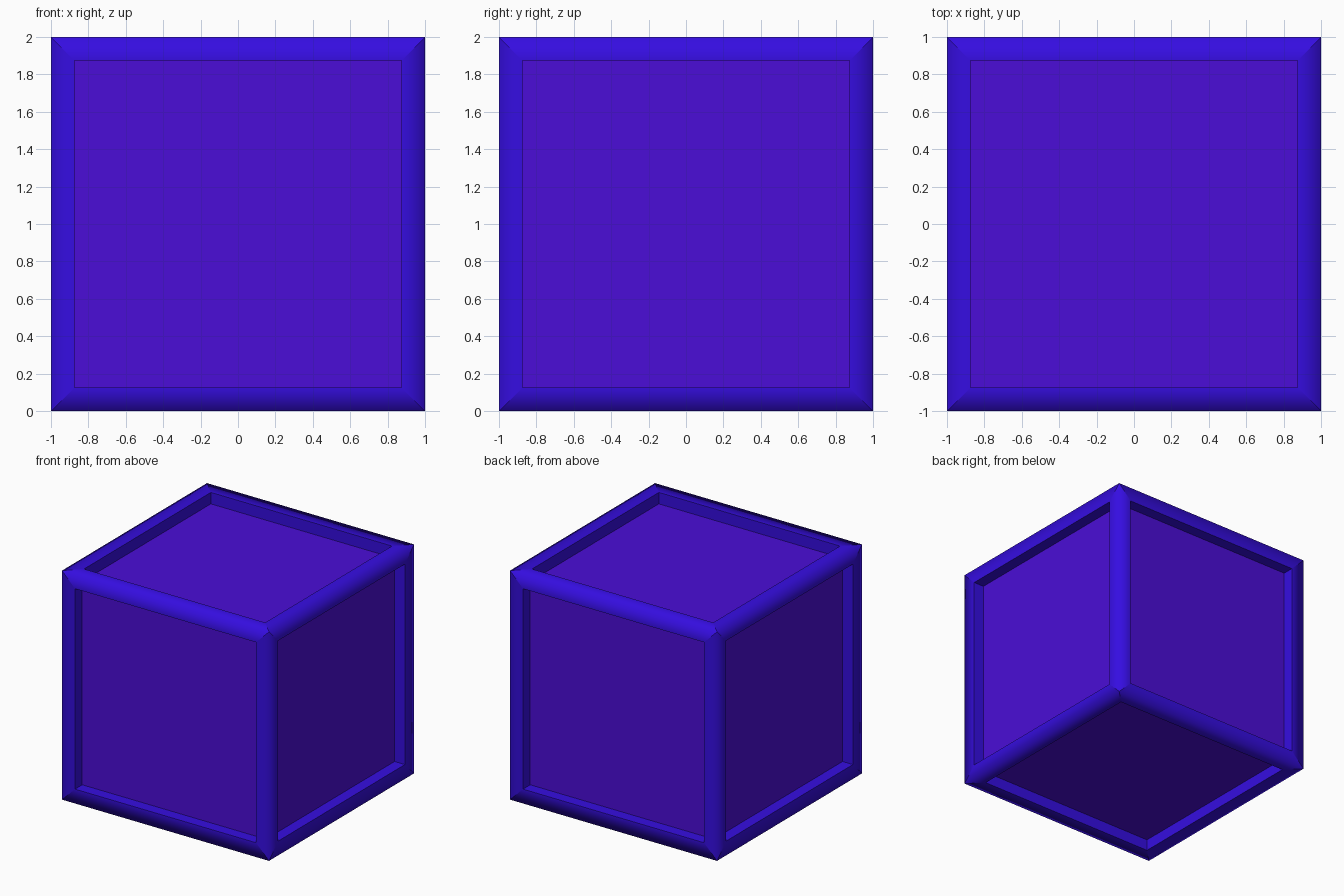
import bpy, bmesh

if "Cube" in bpy.data.objects:
    bpy.data.objects.remove(bpy.data.objects["Cube"])

BAR = 0.125    # frame bar thickness
RECESS = 0.1   # how far the panels sit behind the frame


def material(name, rgb):
    mat = bpy.data.materials.new(name)
    mat.diffuse_color = (*rgb, 1)
    mat.use_nodes = True
    mat.node_tree.nodes["Principled BSDF"].inputs["Base Color"].default_value = mat.diffuse_color
    return mat


def add_object(name, bm, mat):
    mesh = bpy.data.meshes.new(name)
    bm.to_mesh(mesh)
    bm.free()
    mesh.materials.append(mat)
    obj = bpy.data.objects.new(name, mesh)
    obj.location.z = 1
    bpy.context.collection.objects.link(obj)
    return obj


# Frame: twelve square bars along the cube edges, softly shaded outer corners
bm = bmesh.new()
bmesh.ops.create_cube(bm, size=2)
outer_edges = list(bm.edges)
openings = list(bm.faces)
bmesh.ops.inset_individual(bm, faces=openings, thickness=BAR, use_even_offset=True)
for face in openings:
    inward = -face.normal * BAR
    extruded = bmesh.ops.extrude_discrete_faces(bm, faces=[face])["faces"][0]
    bmesh.ops.translate(bm, verts=extruded.verts, vec=inward)
    bm.faces.remove(extruded)
bmesh.ops.remove_doubles(bm, verts=bm.verts, dist=1e-4)
bmesh.ops.recalc_face_normals(bm, faces=bm.faces)
for face in bm.faces:
    face.smooth = True
for edge in bm.edges:
    edge.smooth = all(max(abs(c) for c in v.co) > 0.99 for v in edge.verts) and \
        all(sum(abs(c) > 0.99 for c in v.co) == 3 for v in edge.verts)
add_object("frame", bm, material("frame_blue", (0.036, 0.004, 0.75)))

# Inner block forming the six recessed panels
bm = bmesh.new()
bmesh.ops.create_cube(bm, size=2 - 2 * RECESS)
add_object("inner_panels", bm, material("panel_violet", (0.07, 0.004, 0.68)))
